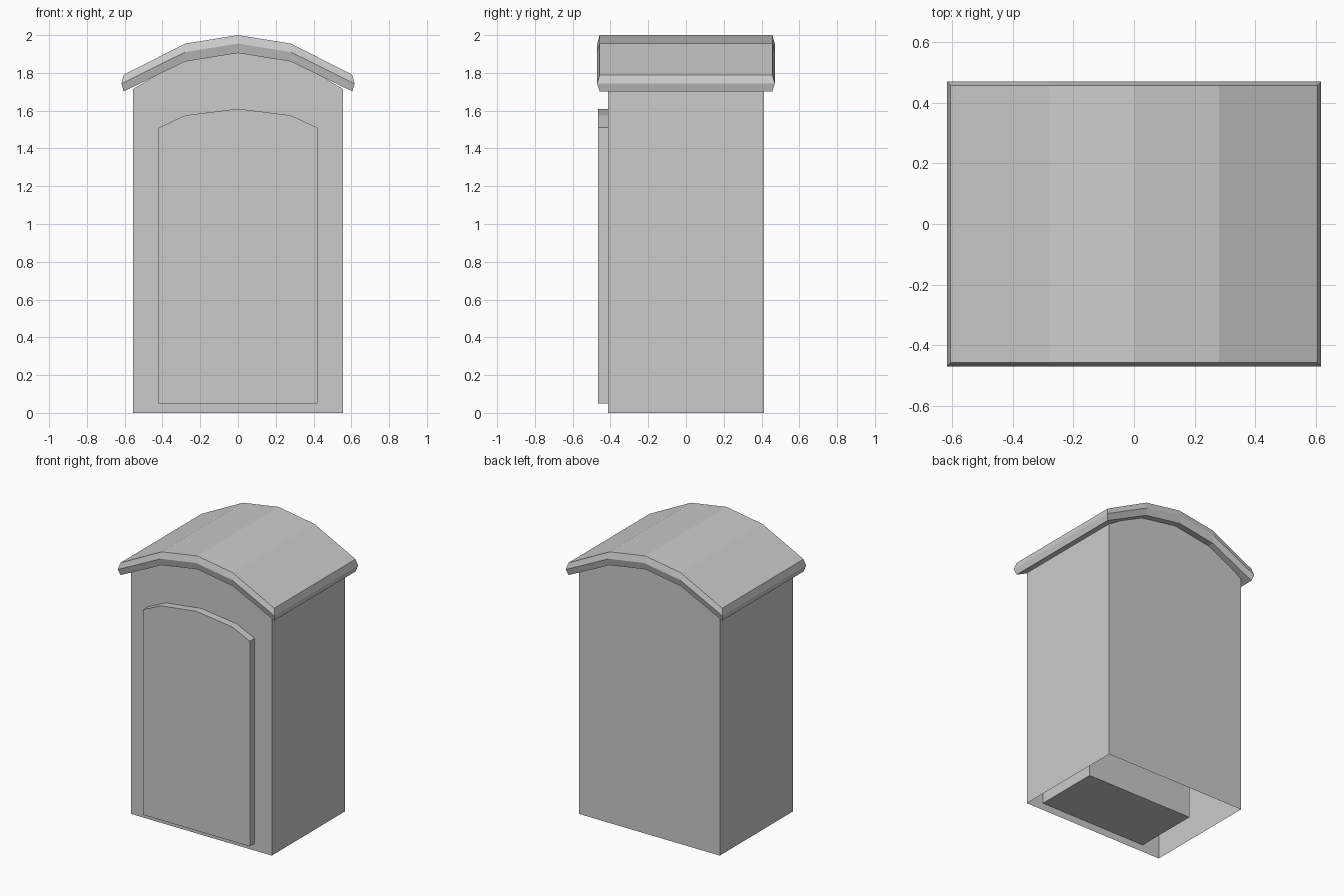
import bpy, bmesh

if "Cube" in bpy.data.objects:
    bpy.data.objects.remove(bpy.data.objects["Cube"])


def make_object(name, verts, faces):
    mesh = bpy.data.meshes.new(name)
    mesh.from_pydata(verts, [], faces)
    bm = bmesh.new()
    bm.from_mesh(mesh)
    bmesh.ops.recalc_face_normals(bm, faces=bm.faces)
    bm.to_mesh(mesh)
    bm.free()
    obj = bpy.data.objects.new(name, mesh)
    bpy.context.collection.objects.link(obj)
    return obj


def mirrored(half):
    """Arch points from the centre to the right edge, mirrored to run left to right."""
    return [(-x, z) for x, z in reversed(half[1:])] + half


def arched_prism(name, half_arch, bottom, y0, y1, open_bottom=False):
    arch = mirrored(half_arch)
    w = half_arch[-1][0]
    profile = arch + [(w, bottom), (-w, bottom)]
    n = len(profile)
    verts = [(x, y, z) for y in (y0, y1) for x, z in profile]
    faces = [tuple(range(n)), tuple(range(n, 2 * n))]
    for i in range(n):
        if open_bottom and i == n - 2:
            continue
        j = (i + 1) % n
        faces.append((i, j, j + n, i + n))
    return make_object(name, verts, faces)


# Hollow body, open underneath
arched_prism("cabin_body", [(0, 1.93), (0.28, 1.88), (0.555, 1.715)],
             0, -0.413, 0.413, open_bottom=True)

# Arched door block running through the front wall
arched_prism("door", [(0, 1.61), (0.28, 1.575), (0.42, 1.51)],
             0.05, -0.467, 0.055)

# Arched roof slab with a pointed rim: top, middle and bottom layers
layers = [
    ([(0, 2.0), (0.28, 1.955), (0.605, 1.79)], 0.457),
    ([(0, 1.955), (0.28, 1.91), (0.617, 1.743)], 0.47),
    ([(0, 1.905), (0.28, 1.86), (0.605, 1.702)], 0.457),
]
verts, faces = [], []
for half, depth in layers:
    arch = mirrored(half)
    verts += [(x, -depth, z) for x, z in arch]
    verts += [(x, depth, z) for x, z in reversed(arch)]
n = 10
for k in (0, n):
    for i in range(n):
        j = (i + 1) % n
        faces.append((k + i, k + j, k + n + j, k + n + i))
for k in (0, 2 * n):
    for i in range(4):
        faces.append((k + i, k + i + 1, k + n - 2 - i, k + n - 1 - i))
make_object("roof", verts, faces)
